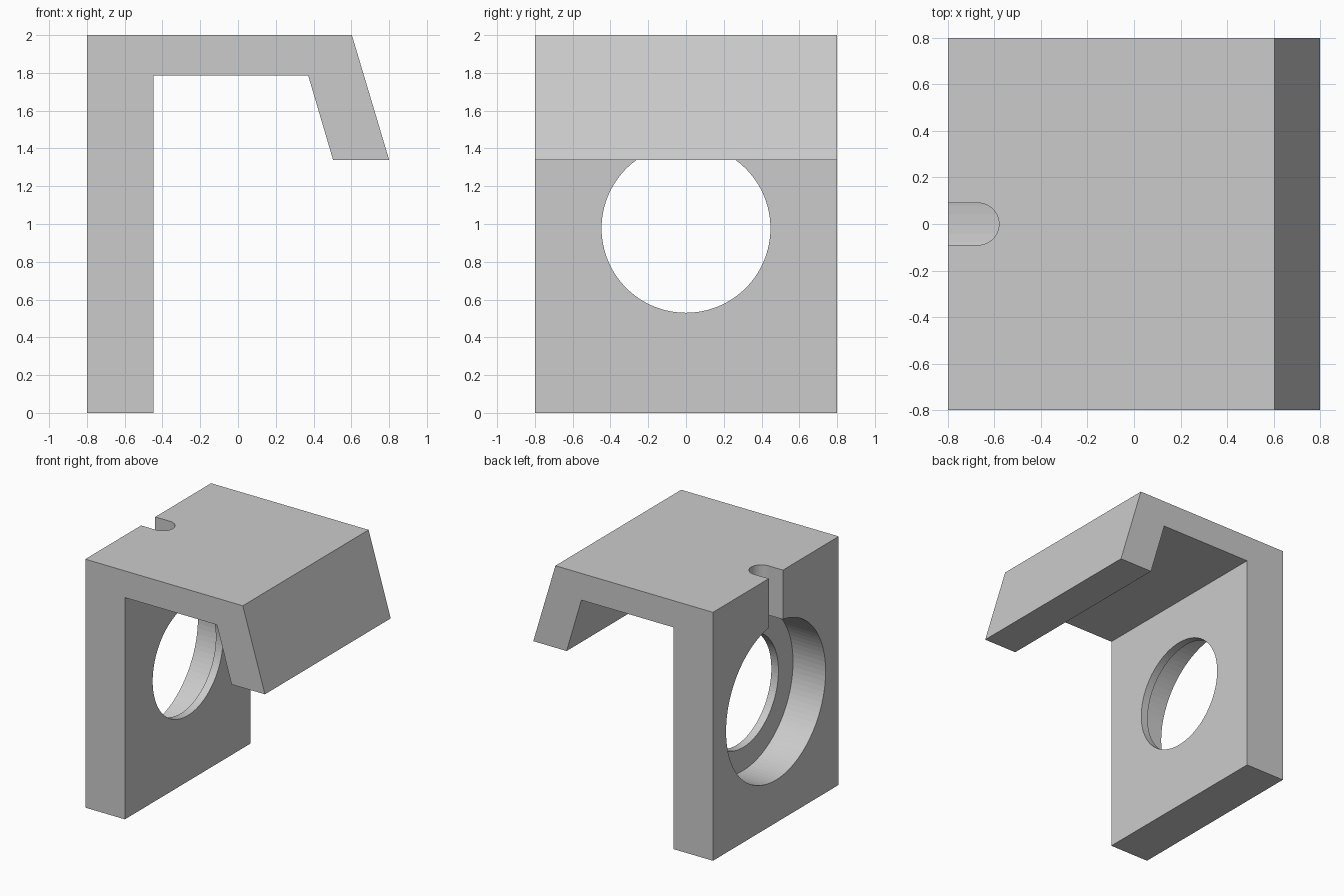
import bpy, bmesh, math
from mathutils import Matrix

default = bpy.data.objects.get("Cube")
if default:
    bpy.data.objects.remove(default, do_unlink=True)

WALL_OUT, WALL_IN, DEPTH = -0.8, -0.447, 1.6
HOLE_Z = 0.977

grey = bpy.data.materials.new("plain grey")
grey.use_nodes = True
colour = (0.6, 0.6, 0.6, 1)
grey.diffuse_color = colour
grey.node_tree.nodes["Principled BSDF"].inputs["Base Color"].default_value = colour


def new_object(name, bm):
    bmesh.ops.recalc_face_normals(bm, faces=bm.faces)
    mesh = bpy.data.meshes.new(name)
    bm.to_mesh(mesh)
    bm.free()
    mesh.materials.append(grey)
    obj = bpy.data.objects.new(name, mesh)
    bpy.context.scene.collection.objects.link(obj)
    return obj


def prism(name, points, offset):
    """Extrude a closed outline of 3D points along an offset vector."""
    bm = bmesh.new()
    face = bm.faces.new([bm.verts.new(p) for p in points])
    out = bmesh.ops.extrude_face_region(bm, geom=[face])
    moved = [v for v in out["geom"] if isinstance(v, bmesh.types.BMVert)]
    bmesh.ops.translate(bm, verts=moved, vec=offset)
    return new_object(name, bm)


def bore(name, radius, x0, x1):
    """Cylinder lying along x between x0 and x1."""
    bm = bmesh.new()
    place = Matrix.Translation(((x0 + x1) / 2, 0, HOLE_Z)) @ Matrix.Rotation(math.pi / 2, 4, "Y")
    bmesh.ops.create_cone(bm, cap_ends=True, segments=100, radius1=radius,
                          radius2=radius, depth=x1 - x0, matrix=place)
    return new_object(name, bm)


# Bracket: upright wall, flat top and slanted lip in one profile
profile = [(WALL_OUT, 0), (WALL_IN, 0), (WALL_IN, 1.785), (0.372, 1.785),
           (0.503, 1.34), (0.8, 1.34), (0.603, 2), (WALL_OUT, 2)]
bracket = prism("bracket", [(x, -DEPTH / 2, z) for x, z in profile], (0, DEPTH, 0))

# Through hole, and the wider recess on the outer side of the wall
through_hole = bore("through_hole_cutter", 0.447, -0.9, -0.3)
recess = bore("recess_cutter", 0.633, -0.9, -0.51)

# Round-ended slot running from the top down into the recess
r, cx = 0.09, -0.67
arc = [(cx + r * math.cos(a), r * math.sin(a))
       for a in (math.pi * (i / 24 - 0.5) for i in range(25))]
outline = [(-0.9, -r)] + arc + [(-0.9, r)]
slot = prism("slot_cutter", [(x, y, 1.3) for x, y in outline], (0, 0, 0.9))

for cutter in (through_hole, recess, slot):
    cutter.hide_render = True
    cutter.hide_viewport = True
    mod = bracket.modifiers.new(cutter.name, "BOOLEAN")
    mod.operation = "DIFFERENCE"
    mod.solver = "EXACT"
    mod.object = cutter

# Bake the cuts into the bracket and drop the cutters
bpy.context.view_layer.update()
graph = bpy.context.evaluated_depsgraph_get()
cut_mesh = bpy.data.meshes.new_from_object(bracket.evaluated_get(graph))
bracket.modifiers.clear()
bracket.data = cut_mesh
for cutter in (through_hole, recess, slot):
    bpy.data.objects.remove(cutter, do_unlink=True)
